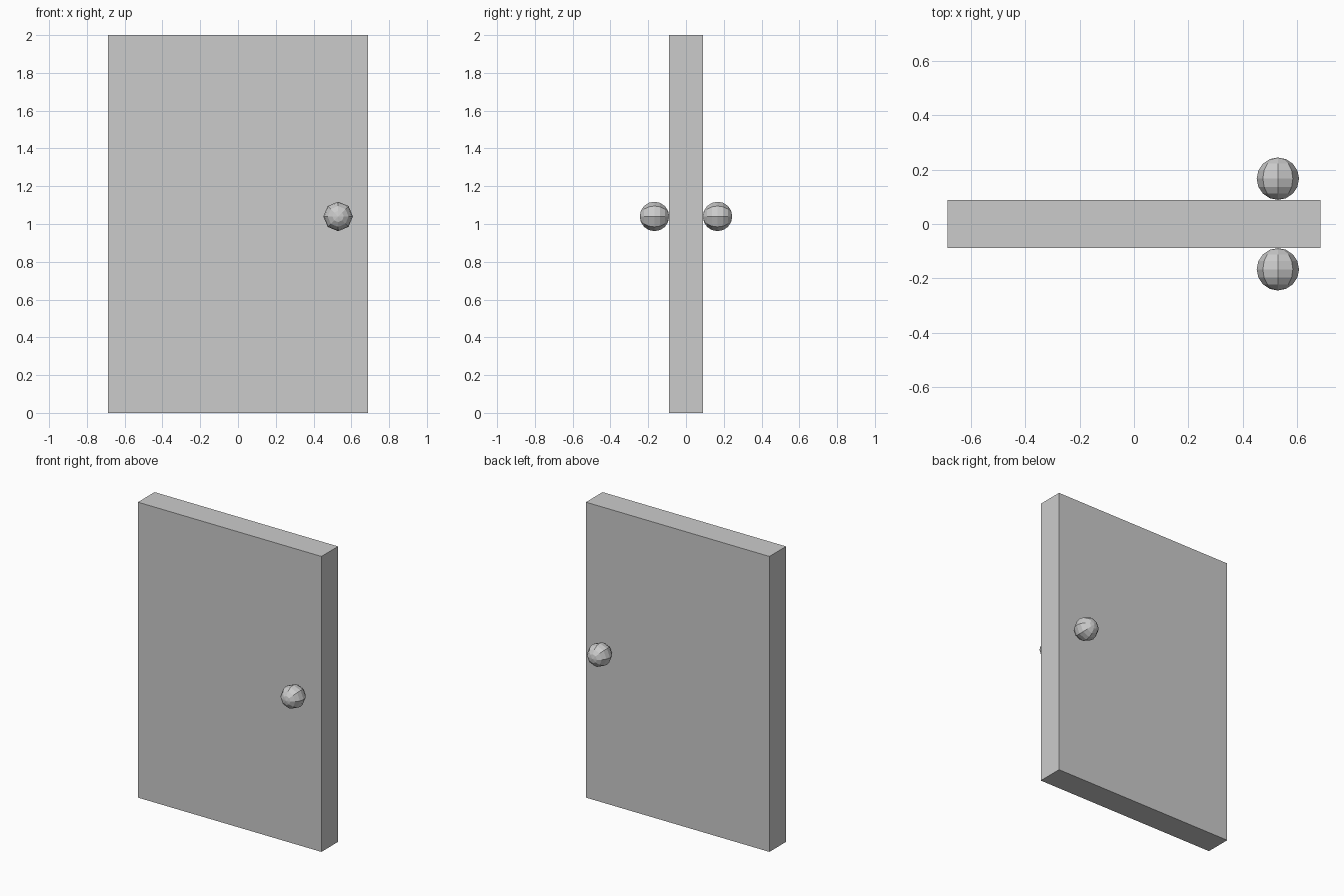
import bpy
from math import radians

if "Cube" in bpy.data.objects:
    bpy.data.objects.remove(bpy.data.objects["Cube"])

W, D, H = 1.374, 0.178, 2.0
KNOB_R = 0.078

# Door slab
bpy.ops.mesh.primitive_cube_add(size=1, location=(0, 0, H / 2))
door = bpy.context.object
door.name = "door_panel"
door.scale = (W, D, H)
bpy.ops.object.transform_apply(location=False, rotation=False, scale=True)

# Low-poly knobs, poles facing front and back, touching the slab
for name, side in (("front_knob", -1), ("back_knob", 1)):
    bpy.ops.mesh.primitive_uv_sphere_add(
        segments=8, ring_count=8, radius=KNOB_R,
        location=(0.53, side * (D / 2 + KNOB_R), 1.04),
        rotation=(radians(90), 0, 0))
    bpy.context.object.name = name
